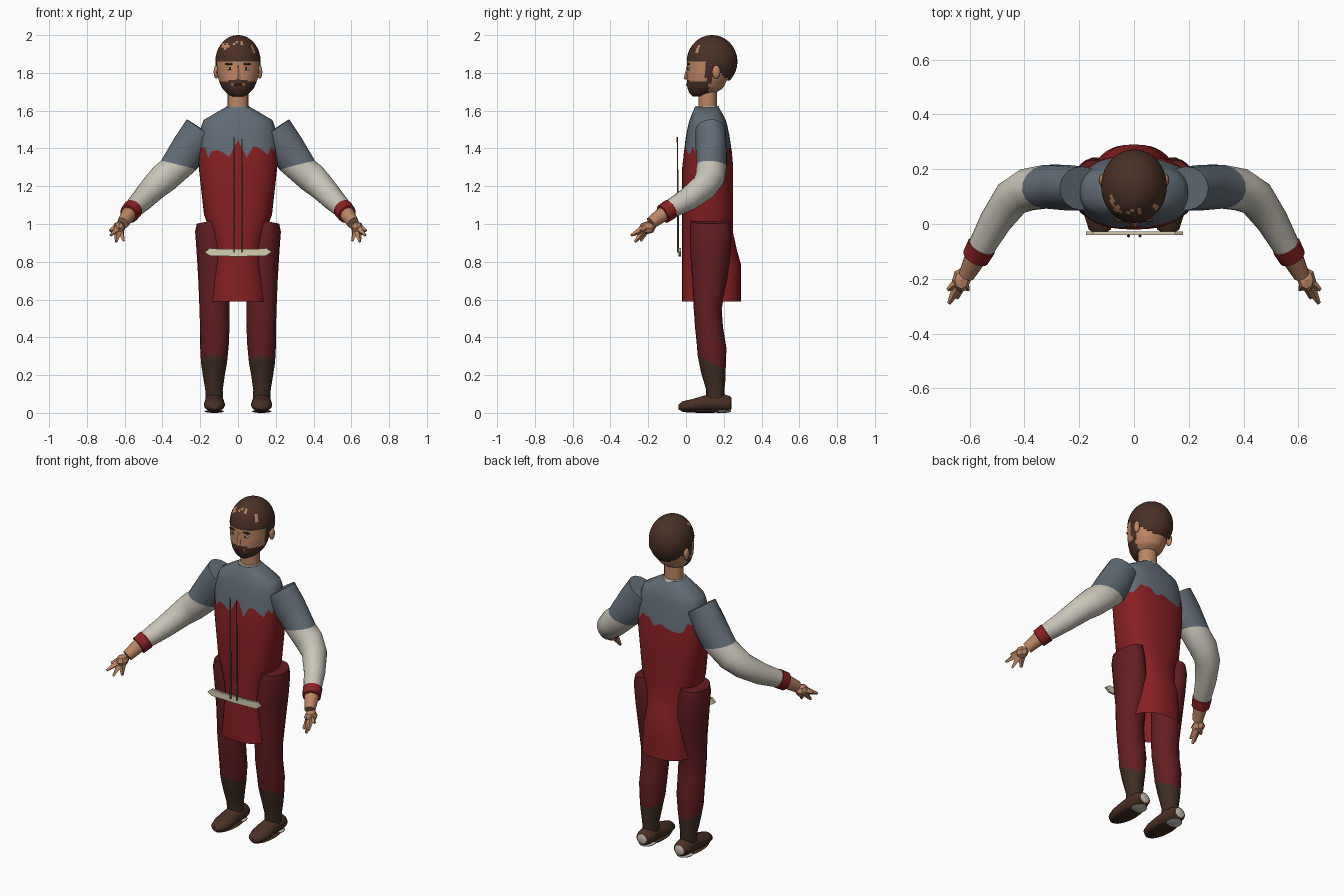
import bpy, bmesh, math, random
from mathutils import Vector, Matrix

if "Cube" in bpy.data.objects:
    bpy.data.objects.remove(bpy.data.objects["Cube"])

random.seed(4)


def colour(name, r, g, b):
    m = bpy.data.materials.new(name)
    lin = [((c / 255 + 0.055) / 1.055) ** 2.4 for c in (r, g, b)]
    m.diffuse_color = (*lin, 1)
    m.use_nodes = True
    m.node_tree.nodes["Principled BSDF"].inputs["Base Color"].default_value = m.diffuse_color
    return m


SLATE = colour("slate cloth", 98, 108, 118)
RED = colour("red cloth", 135, 32, 34)
MAROON = colour("maroon cloth", 98, 30, 33)
BOOT = colour("dark leather", 62, 44, 34)
BROWN = colour("brown leather and hair", 74, 48, 37)
SKIN = colour("skin", 188, 134, 100)
WHITE = colour("off white", 200, 196, 184)
CREAM = colour("cream", 212, 205, 176)
OLIVE = colour("olive cord", 105, 95, 72)


def finish(name, bm, mats, smooth=True):
    bmesh.ops.recalc_face_normals(bm, faces=bm.faces)
    me = bpy.data.meshes.new(name)
    bm.to_mesh(me)
    bm.free()
    for m in mats:
        me.materials.append(m)
    ob = bpy.data.objects.new(name, me)
    bpy.context.collection.objects.link(ob)
    if smooth:
        bpy.ops.object.select_all(action='DESELECT')
        ob.select_set(True)
        bpy.context.view_layer.objects.active = ob
        bpy.ops.object.shade_smooth_by_angle(angle=math.radians(40))
    return ob


def skin_rings(name, rings, mats, bands=None, caps=(0, 0), rule=None, smooth=True):
    """Bridge rings of points; bands gives a colour per strip, caps None = open end."""
    bm = bmesh.new()
    vs = [[bm.verts.new(p) for p in r] for r in rings]
    n = len(vs[0])
    for k in range(len(vs) - 1):
        for i in range(n):
            j = (i + 1) % n
            f = bm.faces.new((vs[k][i], vs[k][j], vs[k + 1][j], vs[k + 1][i]))
            f.material_index = bands[k] if bands else 0
            if rule:
                f.material_index = rule(f.calc_center_median())
    for ring, c in ((vs[0], caps[0]), (vs[-1], caps[1])):
        if c is not None:
            bm.faces.new(ring).material_index = c
    return finish(name, bm, mats, smooth)


def lerp_profile(table, z):
    z = min(max(z, table[0][0]), table[-1][0])
    for a, b in zip(table, table[1:]):
        if z <= b[0]:
            t = (z - a[0]) / (b[0] - a[0])
            return [p + (q - p) * t for p, q in zip(a[1:], b[1:])]


def oval(i, n, power=1.0):
    a = 2 * math.pi * i / n
    c, s = math.cos(a), math.sin(a)
    return math.copysign(abs(c) ** power, c), math.copysign(abs(s) ** power, s)


def path_rings(pts, s, n=16, tangents={}):
    """pts: (x, y, z, side radius, up radius); rings stand square to the path."""
    P = [Vector(p[:3]) for p in pts]
    out = []
    for k, p in enumerate(pts):
        t = Vector(tangents[k]) if k in tangents else P[min(k + 1, len(P) - 1)] - P[max(k - 1, 0)]
        t.normalize()
        u = t.cross(Vector((0, 0, 1))).normalized()
        v = u.cross(t)
        ring = []
        for i in range(n):
            c, w = oval(i, n)
            q = P[k] + u * c * p[3] + v * w * p[4]
            ring.append((q.x * s, q.y, q.z))
        out.append(ring)
    return out


def ball(name, loc, size, mat, seg=16, smooth=True):
    bm = bmesh.new()
    bmesh.ops.create_uvsphere(bm, u_segments=seg, v_segments=max(4, seg // 2), radius=1,
                              matrix=Matrix.LocRotScale(Vector(loc), None, Vector(size)))
    return finish(name, bm, [mat], smooth)


def rod(name, a, b, r1, r2, mat, seg=6):
    a, b = Vector(a), Vector(b)
    bm = bmesh.new()
    rot = (b - a).to_track_quat('Z', 'Y')
    bmesh.ops.create_cone(bm, cap_ends=True, segments=seg, radius1=r1, radius2=r2,
                          depth=(b - a).length,
                          matrix=Matrix.LocRotScale((a + b) / 2, rot, None))
    return finish(name, bm, [mat], False)


# tunic: one open tube from hem to neck, ragged border between red and slate
TUNIC = [(0.59, .157, .135, .155), (0.79, .135, .135, .155), (0.86, .125, .125, .145),
         (0.95, .145, .115, .135), (1.05, .18, .115, .135), (1.3, .208, .115, .135),
         (1.38, .211, .115, .128), (1.5, .202, .115, .110), (1.55, .182, .115, .096),
         (1.59, .115, .112, .078), (1.62, .062, .11, .062)]
N = 40
jag = [random.uniform(-.035, .035) for _ in range(N)]
jag[30] = .065
rings = []
for z in (0.59, 0.7, 0.79, 0.86, 0.95, 1.05, 1.17, 1.3, 1.38, 1.47, 1.52, 1.55, 1.59, 1.62):
    ring = []
    for i in range(N):
        zz = z + (jag[i] if z == 1.38 else 0)
        hx, cy, hy = lerp_profile(TUNIC, zz)
        c, s = oval(i, N, .82)
        ring.append((hx * c, cy + hy * s, zz))
    rings.append(ring)
skin_rings("tunic", rings, [RED, SLATE], [0] * 8 + [1] * 5, (None, 1))

# collar and neck
rod("collar", (0, .112, 1.605), (0, .112, 1.626), .068, .06, CREAM, 20)
skin_rings("neck", [[(.056 * math.cos(t * math.pi / 8), .115 + .05 * math.sin(t * math.pi / 8), z)
                     for t in range(16)] for z in (1.58, 1.75)], [SKIN])

# head with beard and sideburns coloured by position
HEAD = [(1.675, .03, .075, .04), (1.69, .058, .085, .065), (1.72, .085, .102, .095),
        (1.76, .102, .11, .106), (1.8, .11, .115, .11), (1.86, .114, .12, .114),
        (1.92, .1, .125, .10), (1.96, .06, .13, .06)]


def face_rule(c):
    if c.z < 1.752 and c.y < .12 and not (abs(c.x) < .035 and 1.733 < c.z < 1.742):
        return 1
    if abs(c.x) < .05 and c.y < .05 and 1.748 < c.z < 1.765:
        return 1
    if .105 < c.y < .14 and 1.74 < c.z < 1.87:
        return 1
    return 0


rings = []
for k in range(30):
    z = 1.675 + .0098 * k
    hx, cy, hy = lerp_profile(HEAD, z)
    rings.append([(hx * c, cy + hy * s, z) for c, s in (oval(i, 48) for i in range(48))])
skin_rings("head", rings, [SKIN, BROWN], caps=(1, 0), rule=face_rule)

# hair cap, trimmed higher at the brow than at the nape, with thin patches in front
bm = bmesh.new()
bmesh.ops.create_uvsphere(bm, u_segments=40, v_segments=28, radius=1,
                          matrix=Matrix.LocRotScale(Vector((0, .138, 1.86)), None,
                                                    Vector((.12, .134, .14))))
drop = []
for f in bm.faces:
    c = f.calc_center_median()
    edge = 1.862 - .1 * min(max((c.y - .1) / .12, 0), 1)
    if c.z < edge:
        drop.append(f)
    elif 1.9 < c.z < 1.965 and c.y < .1 and abs(c.x) < .085 and random.random() < .17:
        f.material_index = 1
bmesh.ops.delete(bm, geom=drop, context='FACES')
finish("hair", bm, [BROWN, SKIN])

# facial features
rod("nose", (0, .004, 1.765), (0, .012, 1.845), .017, .006, SKIN, 5)
ball("lips", (0, .007, 1.738), (.03, .008, .006), RED, 10)
for s in (-1, 1):
    ball("eye", (s * .042, .016, 1.822), (.018, .006, .008), WHITE, 12)
    ball("pupil", (s * .042, .012, 1.822), (.007, .005, .007), BOOT, 8)
    ball("eyebrow", (s * .045, .014, 1.847), (.026, .007, .006), BROWN, 8)
    ball("ear", (s * .115, .16, 1.805), (.014, .022, .036), SKIN, 12)

# arms, hands, legs and shoes on both sides
for s in (-1, 1):
    arm = [(.19, .13, 1.50, .08, .098), (.25, .133, 1.41, .083, .098), (.315, .137, 1.31, .08, .098),
           (.39, .125, 1.245, .078, .082), (.445, .095, 1.195, .07, .072), (.505, .01, 1.13, .059, .062),
           (.555, -.08, 1.08, .05, .05), (.556, -.082, 1.079, .054, .054),
           (.578, -.122, 1.052, .05, .052), (.579, -.124, 1.051, .04, .04), (.61, -.185, 1.005, .03, .033)]
    skin_rings("arm", path_rings(arm, s, 16, {2: (.25, -.05, -1), 6: (.5, -.9, -.55), 7: (.5, -.9, -.55),
                                             8: (.5, -.9, -.55), 9: (.5, -.9, -.55)}),
               [SLATE, WHITE, RED, SKIN], [0, 0, 1, 1, 1, 1, 2, 2, 2, 3], (0, 3))
    ball("palm", (s * .63, -.205, .98), (.034, .045, .034), SKIN, 8, False)
    for tip in ((.605, -.24, .91), (.645, -.27, .905), (.675, -.29, .94), (.68, -.24, .965)):
        d = Vector(tip) - Vector((.63, -.205, .985))
        a = Vector((.63, -.205, .985)) + d * .2
        rod("finger", (s * a.x, a.y, a.z), (s * tip[0], tip[1], tip[2]), .023, .007, SKIN, 4)

    # trouser leg running into the boot shaft: z, x, y, half width, half depth, tilt x, tilt y
    leg = [(.06, .125, .155, .047, .048, 0, 0), (.12, .127, .155, .046, .048, 0, 0),
           (.2, .128, .145, .058, .065, 0, -.2), (.265, .127, .136, .069, .074, 0, -.5),
           (.36, .125, .135, .076, .079, 0, -.2), (.45, .123, .122, .078, .074, 0, 0),
           (.55, .125, .115, .079, .074, 0, 0), (.7, .127, .125, .083, .091, 0, 0),
           (.85, .137, .13, .082, .108, 0, 0), (.96, .15, .13, .077, .11, 0, 0),
           (1.015, .152, .13, .066, .104, -.2, 0)]
    rings = []
    for z, x, y, a, b, tx, ty in leg:
        rings.append([(s * (x + a * c), y + b * w, z + tx * a * c + ty * b * w)
                      for c, w in (oval(i, 20) for i in range(20))])
    skin_rings("leg", rings, [BOOT, MAROON], [0] * 3 + [1] * 7, (0, 1))

    # shoe lofted from toe to heel, pale heel cap
    shoe = [(-.04, .012, .03, .012), (-.02, .04, .035, .027), (.03, .056, .04, .033),
            (.09, .055, .049, .042), (.15, .05, .056, .049), (.21, .05, .052, .045),
            (.235, .042, .05, .038), (.242, .03, .05, .028)]
    skin_rings("shoe", path_rings([(.125, y, z, a, b) for y, a, z, b in shoe], s, 14,
                                  {k: (0, 1, 0) for k in range(8)}),
               [BROWN, WHITE], [0] * 7, (0, 1))
    ball("sole", (s * .125, .1, .008), (.052, .125, .008), BOOT, 16)
    ball("heel_pad", (s * .125, .19, .008), (.045, .05, .0085), WHITE, 14)

# belt sash and hanging cords standing clear of the tunic front
bm = bmesh.new()
outline = [(-.175, .85), (-.15, .832), (0, .828), (.15, .832), (.178, .853),
           (.15, .872), (.09, .867), (-.09, .867), (-.15, .872)]
face = bm.faces.new([bm.verts.new((x, -.04, z)) for x, z in outline])
ext = bmesh.ops.extrude_face_region(bm, geom=[face])
for v in ext["geom"]:
    if isinstance(v, bmesh.types.BMVert):
        v.co.y += .013
finish("sash", bm, [CREAM], False)
for x, top in ((-.02, 1.46), (.022, 1.45)):
    rod("cord", (x, -.042, .85), (x, -.046, top), .006, .003, OLIVE)
